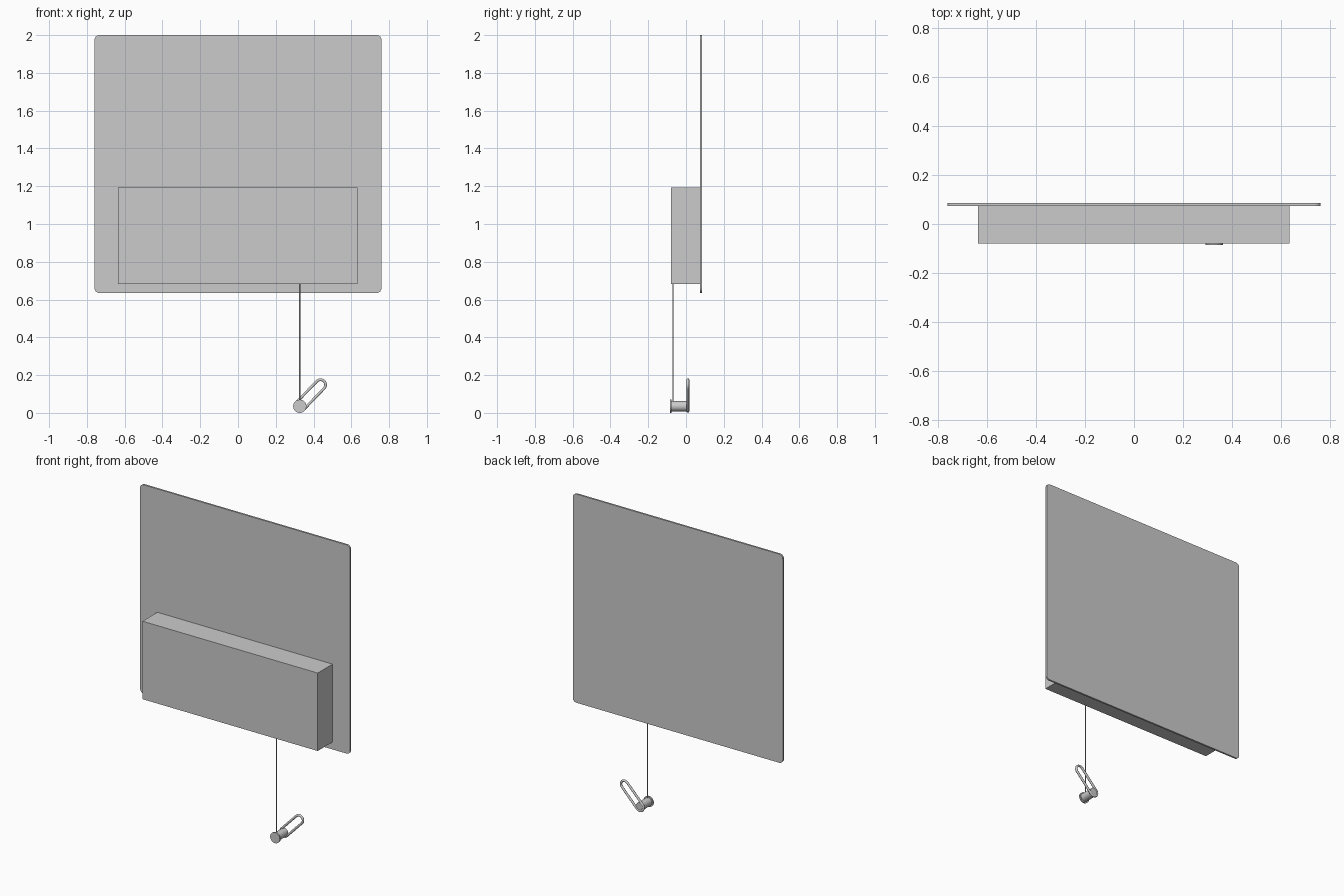
import bpy, bmesh, math
from mathutils import Vector

if "Cube" in bpy.data.objects:
    bpy.data.objects.remove(bpy.data.objects["Cube"])


def box(name, lo, hi):
    lo, hi = Vector(lo), Vector(hi)
    bpy.ops.mesh.primitive_cube_add(size=1, location=(lo + hi) / 2)
    ob = bpy.context.object
    ob.name = name
    ob.scale = hi - lo
    bpy.ops.object.transform_apply(location=False, rotation=False, scale=True)
    return ob


def cylinder(name, r, start, end, sides=32):
    start, end = Vector(start), Vector(end)
    axis = end - start
    bpy.ops.mesh.primitive_cylinder_add(
        vertices=sides, radius=r, depth=axis.length, location=(start + end) / 2,
        rotation=axis.to_track_quat('Z', 'Y').to_euler())
    ob = bpy.context.object
    ob.name = name
    bpy.ops.object.shade_smooth_by_angle()
    return ob


# Thin back panel with rounded corners (only edges running through the thickness)
panel = box("back_panel", (-0.76, 0.073, 0.635), (0.76, 0.085, 2.0))
bm = bmesh.new()
bm.from_mesh(panel.data)
corners = [e for e in bm.edges
           if abs(e.verts[0].co.y - e.verts[1].co.y) > 0.005]
bmesh.ops.bevel(bm, geom=corners, offset=0.026, segments=6, profile=0.5,
                affect='EDGES')
bm.to_mesh(panel.data)
bm.free()
bpy.context.view_layer.objects.active = panel

# Front box
box("front_box", (-0.635, -0.08, 0.683), (0.633, 0.073, 1.193))

# Hanging cord
SX, SZ = 0.327, 0.035
cylinder("cord", 0.003, (SX, -0.069, 0.055), (SX, -0.069, 0.69), 12)

# Spool: core and front flange
cylinder("spool_core", 0.027, (SX, -0.078, SZ), (SX, 0.014, SZ))
cylinder("spool_flange", 0.035, (SX, -0.085, SZ), (SX, -0.076, SZ))

# Clip loop: stadium-shaped wire leaning at 45 degrees
R, WIRE, LENGTH, TILT = 0.027, 0.0075, 0.158, math.radians(46)
points = []
for cx, a0 in ((LENGTH, -90), (0, 90)):
    for i in range(13):
        a = math.radians(a0 + 15 * i)
        u, v = cx + R * math.cos(a), R * math.sin(a)
        points.append((SX + u * math.cos(TILT) - v * math.sin(TILT), 0.01,
                       SZ + u * math.sin(TILT) + v * math.cos(TILT)))
curve = bpy.data.curves.new("clip_loop", 'CURVE')
curve.dimensions = '3D'
curve.bevel_depth = WIRE
curve.bevel_resolution = 3
spline = curve.splines.new('POLY')
spline.points.add(len(points) - 1)
for p, co in zip(spline.points, points):
    p.co = (*co, 1)
spline.use_cyclic_u = True
spline.use_smooth = True
bpy.context.collection.objects.link(bpy.data.objects.new("clip_loop", curve))
